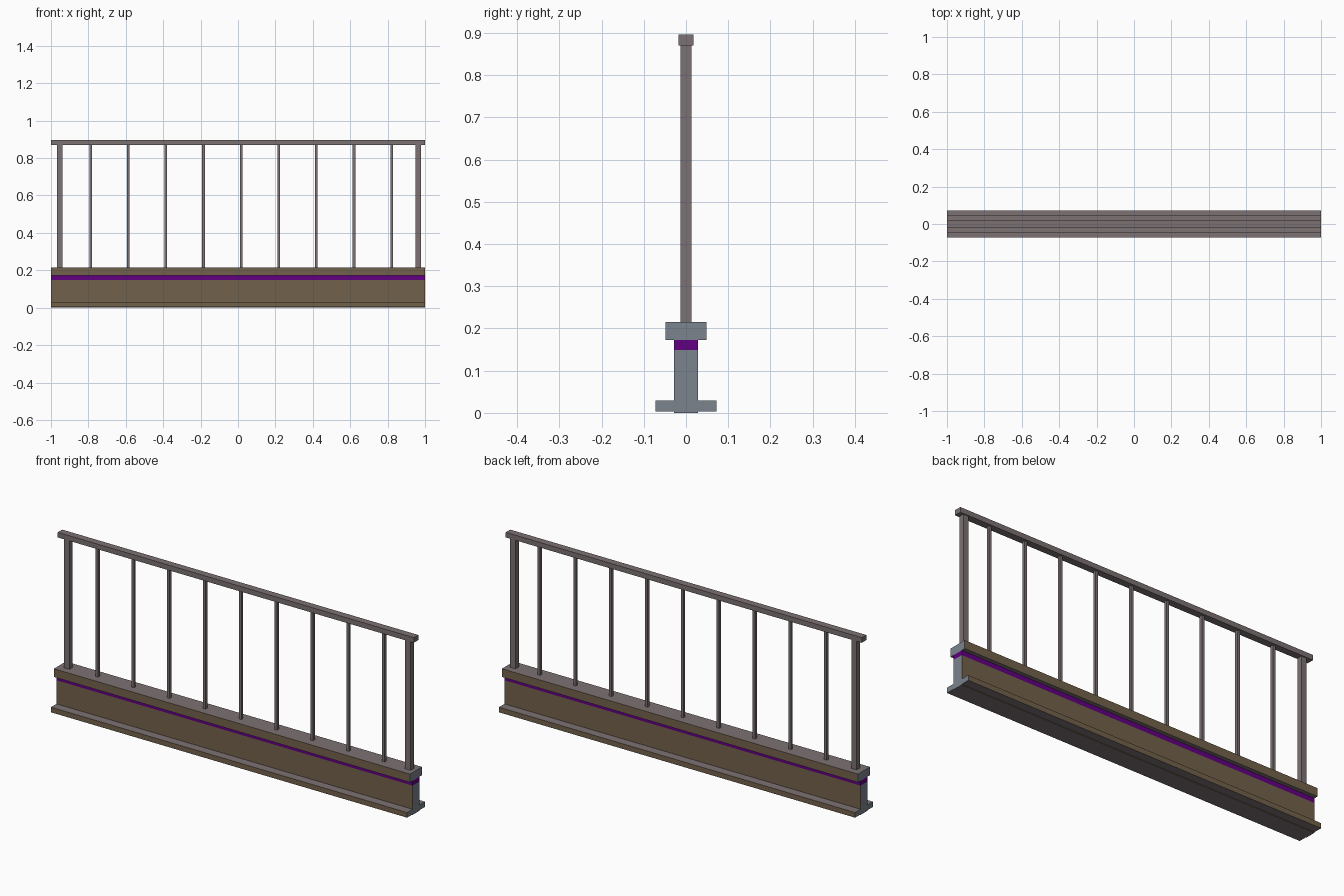
import bpy, bmesh

if "Cube" in bpy.data.objects:
    bpy.data.objects.remove(bpy.data.objects["Cube"])


def mat(name, rgb):
    m = bpy.data.materials.new(name)
    m.diffuse_color = (*rgb, 1)
    m.use_nodes = True
    m.node_tree.nodes["Principled BSDF"].inputs["Base Color"].default_value = m.diffuse_color
    return m


METAL = mat("mauve_metal", (0.20, 0.165, 0.17))
BROWN = mat("brown_side", (0.17, 0.12, 0.07))
SLATE = mat("slate_end", (0.20, 0.23, 0.27))
PURPLE = mat("purple_stripe", (0.12, 0.0, 0.22))


def box(name, x0, x1, hy, z0, z1, side=METAL, end=METAL, top=METAL):
    """Box centred on y, with separate materials for long sides, ends and top."""
    bm = bmesh.new()
    bmesh.ops.create_cube(bm, size=1)
    for v in bm.verts:
        v.co.x = x0 if v.co.x < 0 else x1
        v.co.y = -hy if v.co.y < 0 else hy
        v.co.z = z0 if v.co.z < 0 else z1
    bm.normal_update()
    for f in bm.faces:
        n = f.normal
        f.material_index = 0 if abs(n.y) > 0.5 else 1 if abs(n.x) > 0.5 else 2
    me = bpy.data.meshes.new(name)
    bm.to_mesh(me)
    bm.free()
    for m in (side, end, top):
        me.materials.append(m)
    ob = bpy.data.objects.new(name, me)
    bpy.context.collection.objects.link(ob)
    return ob


# Stepped base wall: foot, web, coloured stripe, coping
box("base_foot", -1, 1, 0.072, 0.003, 0.029, BROWN, SLATE)
box("base_web", -1, 1, 0.028, 0.0, 0.149, BROWN, SLATE)
box("base_stripe", -1, 1, 0.028, 0.149, 0.173, PURPLE, PURPLE, PURPLE)
box("base_coping", -1, 1, 0.048, 0.173, 0.215, BROWN, SLATE)

# Handrail
box("handrail", -1, 1, 0.018, 0.870, 0.896)

# End posts
box("left_post", -0.968, -0.938, 0.013, 0.21, 0.872)
box("right_post", 0.948, 0.978, 0.013, 0.21, 0.872)

# Slim balusters, evenly spaced
for i in range(9):
    x = -0.788 + i * 0.2012
    box(f"baluster_{i + 1}", x - 0.007, x + 0.007, 0.007, 0.21, 0.872)
